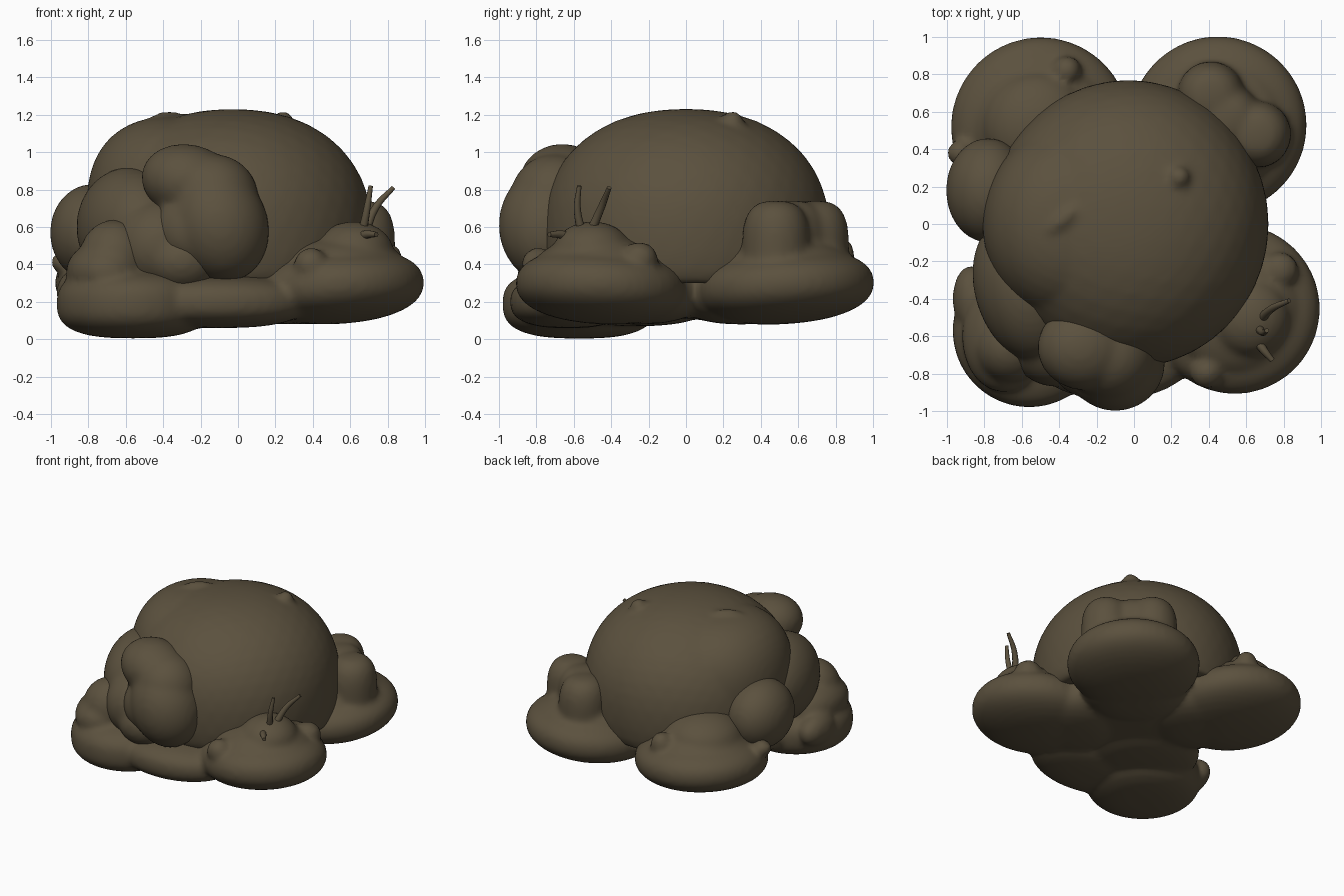
import bpy, bmesh
from math import hypot
from mathutils import Vector, Euler

cube = bpy.data.objects.get("Cube")
if cube:
    bpy.data.objects.remove(cube, do_unlink=True)

# Single earthy colour
material = bpy.data.materials.new("dark olive brown")
material.use_nodes = True
colour = (0.105, 0.082, 0.048, 1)
material.diffuse_color = colour
shader = next(n for n in material.node_tree.nodes if n.type == 'BSDF_PRINCIPLED')
shader.inputs["Base Color"].default_value = colour
shader.inputs["Roughness"].default_value = 0.8


def add_lump(sculpture, centre, width, height, depth=None, power=2, turn=(0, 0, 0), floor=0):
    """Lump that is round from above; a higher power squares its side profile."""
    created = bmesh.ops.create_icosphere(sculpture, subdivisions=4, radius=1)
    radii = Vector((width, depth or width, height))
    rotation = Euler(turn).to_matrix()
    for vert in created["verts"]:
        point = vert.co.normalized()
        point /= (hypot(point.x, point.y) ** power + abs(point.z) ** power) ** (1 / power)
        vert.co = rotation @ (point * radii) + Vector(centre)
        vert.co.z = max(vert.co.z, floor)


def finish_sculpture(sculpture, name, smoothing=6):
    """Fuse all lumps into one softly blended skin."""
    mesh = bpy.data.meshes.new(name)
    sculpture.to_mesh(mesh)
    sculpture.free()
    mesh.materials.append(material)
    part = bpy.data.objects.new(name, mesh)
    bpy.context.collection.objects.link(part)
    fuse = part.modifiers.new("fuse", 'REMESH')
    fuse.mode = 'VOXEL'
    fuse.voxel_size = 0.022
    fuse.use_smooth_shade = True
    soften = part.modifiers.new("soften", 'SMOOTH')
    soften.factor = 0.5
    soften.iterations = smoothing


def add_horn(name, points, thickness):
    """Tapered curved stalk."""
    curve = bpy.data.curves.new(name, 'CURVE')
    curve.dimensions = '3D'
    curve.bevel_depth = thickness
    curve.bevel_resolution = 3
    curve.use_fill_caps = True
    spline = curve.splines.new('BEZIER')
    spline.bezier_points.add(len(points) - 1)
    for index, (knot, position) in enumerate(zip(spline.bezier_points, points)):
        knot.co = position
        knot.handle_left_type = knot.handle_right_type = 'AUTO'
        knot.radius = 1.5 - 0.8 * index / (len(points) - 1)
    curve.materials.append(material)
    bpy.context.collection.objects.link(bpy.data.objects.new(name, curve))


# Main dome with its fuller right-hand shoulder, lower edge buried in the pads
dome = bmesh.new()
add_lump(dome, (-0.03, 0, 0.55), width=0.75, depth=0.77, height=0.68, power=2.25, floor=0.3)
add_lump(dome, (-0.35, 0, 0.7), width=0.46, depth=0.52, height=0.49, power=2.4, floor=0.3)
add_lump(dome, (0.24, 0.25, 1.16), width=0.06, height=0.06)
add_lump(dome, (-0.37, 0.03, 1.15), width=0.14, depth=0.05, height=0.07, turn=(0, 0, 0.7))
finish_sculpture(dome, "dome_shell")

# Three raised pads: outer disc tilted upwards, inner end, and a domed top
pads = bmesh.new()
add_lump(pads, (0, 0, 0.27), width=0.55, height=0.16, power=3)
for x, y, size in ((0.54, -0.455, 0.455), (0.45, 0.53, 0.475), (-0.5, 0.52, 0.48)):
    add_lump(pads, (x, y, 0.28), width=size, height=0.195, power=2.3, turn=(y / 8, -x / 8, 0))
    add_lump(pads, (x * 0.6, y * 0.6, 0.26), width=0.38, height=0.18, power=2.5)
    add_lump(pads, (x, y, 0.41), width=size * 0.75, height=0.14)

# Front left mound with bumps
add_lump(pads, (0.62, -0.5, 0.47), width=0.21, height=0.16)
add_lump(pads, (0.39, -0.79, 0.4), width=0.09, height=0.09)
add_lump(pads, (0.78, -0.25, 0.43), width=0.1, height=0.09)

# Back left blocky ridge
for x, y in ((0.41, 0.69), (0.66, 0.48), (0.5, 0.57)):
    add_lump(pads, (x, y, 0.48), width=0.18, height=0.26, power=3)

# Back right mound and knobs
add_lump(pads, (-0.52, 0.52, 0.46), width=0.29, height=0.19)
add_lump(pads, (-0.36, 0.82, 0.45), width=0.08, height=0.1)
add_lump(pads, (-0.93, 0.38, 0.41), width=0.07, height=0.06)

# Low front right pad, its bridges and stepped lumps
add_lump(pads, (-0.56, -0.57, 0.19), width=0.41, height=0.185, power=2.8)
add_lump(pads, (-0.1, -0.63, 0.2), width=0.47, depth=0.31, height=0.14, power=2.6)
add_lump(pads, (-0.3, -0.3, 0.2), width=0.43, height=0.13, power=2.6)
add_lump(pads, (-0.7, -0.6, 0.36), width=0.22, depth=0.3, height=0.17)
add_lump(pads, (-0.66, -0.66, 0.43), width=0.19, height=0.21)
add_lump(pads, (-0.87, -0.4, 0.25), width=0.1, depth=0.18, height=0.12)
finish_sculpture(pads, "foot_pads")

# Ball pressed against the right side of the dome
ball = bmesh.new()
add_lump(ball, (-0.78, 0.18, 0.57), width=0.225, depth=0.28, height=0.26)
finish_sculpture(ball, "right_side_ball")

# Cheek swelling round to the front
cheek = bmesh.new()
add_lump(cheek, (-0.58, -0.35, 0.6), width=0.27, depth=0.4, height=0.32, turn=(0, 0, 0.3))
add_lump(cheek, (-0.42, -0.62, 0.5), width=0.25, height=0.25)
add_lump(cheek, (-0.3, -0.7, 0.42), width=0.21, height=0.18)
finish_sculpture(cheek, "right_cheek")

# Forward-leaning head lump with overhanging brow
head = bmesh.new()
add_lump(head, (-0.26, -0.66, 0.84), width=0.26, depth=0.23, height=0.2, turn=(0, 0.25, 0))
add_lump(head, (-0.13, -0.7, 0.75), width=0.24, height=0.24)
add_lump(head, (-0.1, -0.74, 0.61), width=0.26, height=0.31, turn=(0, -0.35, 0))
add_lump(head, (-0.24, -0.72, 0.58), width=0.21, height=0.22)
finish_sculpture(head, "head_lump", smoothing=9)

# Horns on the front left mound
add_horn("front_horn", [(0.66, -0.55, 0.54), (0.69, -0.58, 0.7), (0.71, -0.57, 0.82)], 0.017)
add_horn("rear_horn", [(0.67, -0.52, 0.55), (0.74, -0.45, 0.71), (0.83, -0.41, 0.81)], 0.018)
add_horn("spur_horn", [(0.64, -0.6, 0.54), (0.69, -0.67, 0.56), (0.74, -0.73, 0.56)], 0.02)
